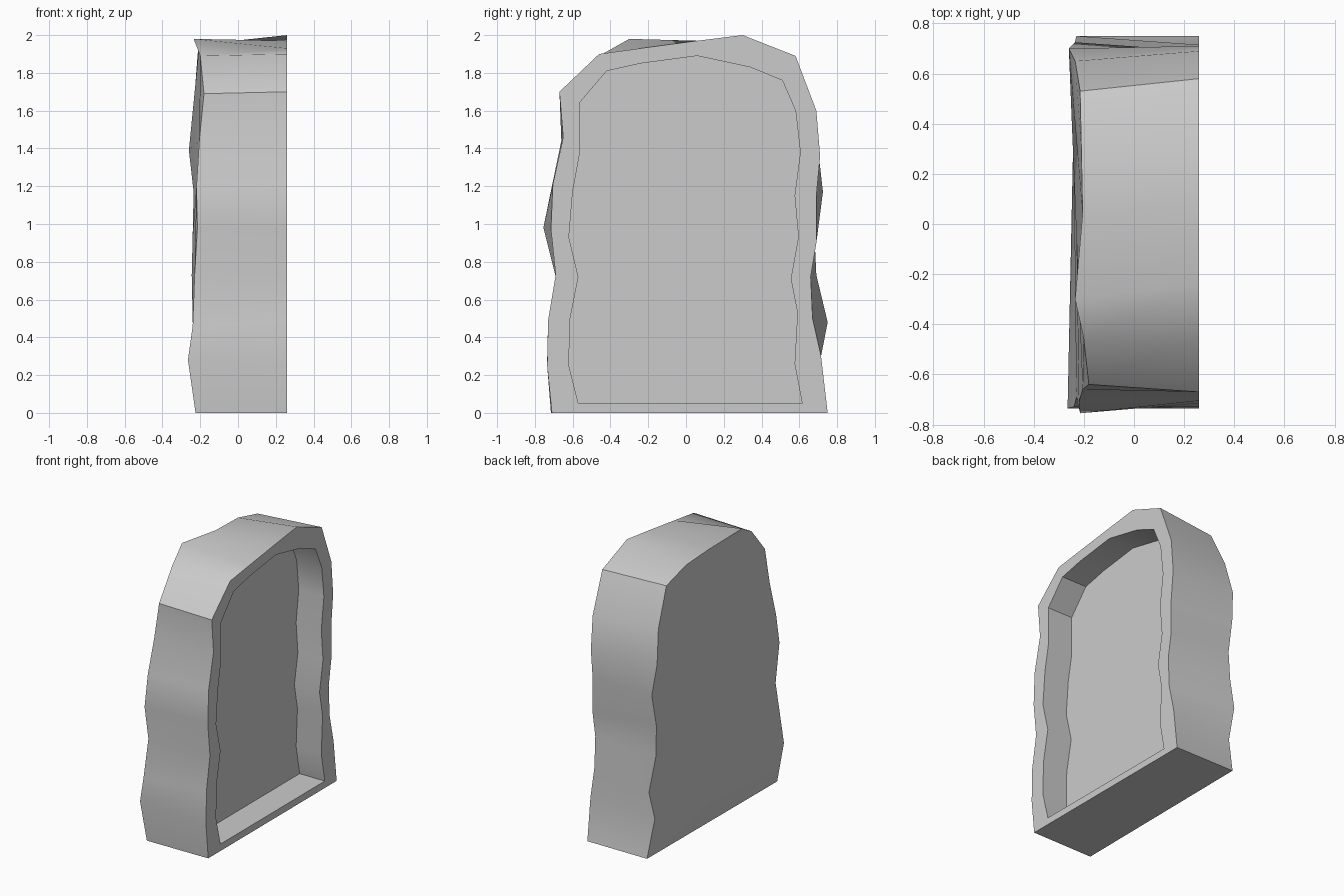
import bpy, bmesh, math

# Rim outline on the +x face (y, z), bottom corner up, over and down
front = [(-.71, 0), (-.735, .25), (-.73, .49), (-.69, .73), (-.715, .97), (-.705, 1.21),
         (-.65, 1.46), (-.67, 1.70), (-.46, 1.90), (-.24, 1.93), (.06, 1.97), (.30, 2.0),
         (.58, 1.89), (.69, 1.60), (.71, 1.36), (.69, 1.15), (.69, .90), (.66, .72),
         (.67, .50), (.715, .30), (.75, 0)]

# Outline of the recess (y, z), matching the rim point for point
inner = [(-.57, .05), (-.62, .25), (-.615, .49), (-.57, .72), (-.62, .93), (-.60, 1.17),
         (-.565, 1.36), (-.565, 1.64), (-.42, 1.81), (-.24, 1.85), (.06, 1.89), (.34, 1.83),
         (.51, 1.76), (.58, 1.60), (.605, 1.38), (.575, 1.15), (.595, .93), (.555, .71),
         (.59, .53), (.575, .26), (.615, .05)]

# Uneven back outline (y, z) with its x positions
back = [(-.715, 0), (-.735, .28), (-.73, .46), (-.69, .72), (-.755, .98), (-.71, 1.20),
        (-.66, 1.44), (-.64, 1.69), (-.46, 1.89), (-.30, 1.98), (.04, 1.95), (.30, 1.94),
        (.53, 1.88), (.65, 1.62), (.70, 1.39), (.725, 1.17), (.68, .94), (.69, .73),
        (.75, .48), (.69, .27), (.75, 0)]
back_x = [-.225, -.265, -.24, -.23, -.215, -.22, -.205, -.18, -.20, -.235, -.205,
          -.21, -.215, -.235, -.26, -.235, -.24, -.245, -.23, -.235, -.215]

FRONT_X, FLOOR_X = .26, .06

bm = bmesh.new()


def ring(points, xs):
    return [bm.verts.new((x, y, z)) for x, (y, z) in zip(xs, points)]


def bridge(a, b):
    for i in range(len(a)):
        j = (i + 1) % len(a)
        bm.faces.new((a[i], a[j], b[j], b[i]))


# Back, outer sides, rim, recess walls and recess floor
n = len(front)
rings = [ring(back, back_x), ring(front, [FRONT_X] * n),
         ring(inner, [FRONT_X] * n), ring(inner, [FLOOR_X] * n)]
for a, b in zip(rings, rings[1:]):
    bridge(a, b)
caps = [bm.faces.new(rings[0]), bm.faces.new(rings[-1])]
bmesh.ops.recalc_face_normals(bm, faces=bm.faces[:])
bmesh.ops.triangulate(bm, faces=caps)

mesh = bpy.data.meshes.new("stone_slab")
bm.to_mesh(mesh)
bm.free()
slab = bpy.data.objects.new("stone_slab", mesh)
bpy.context.collection.objects.link(slab)
bpy.context.view_layer.objects.active = slab
slab.select_set(True)
bpy.ops.object.shade_smooth_by_angle(angle=math.radians(30))
